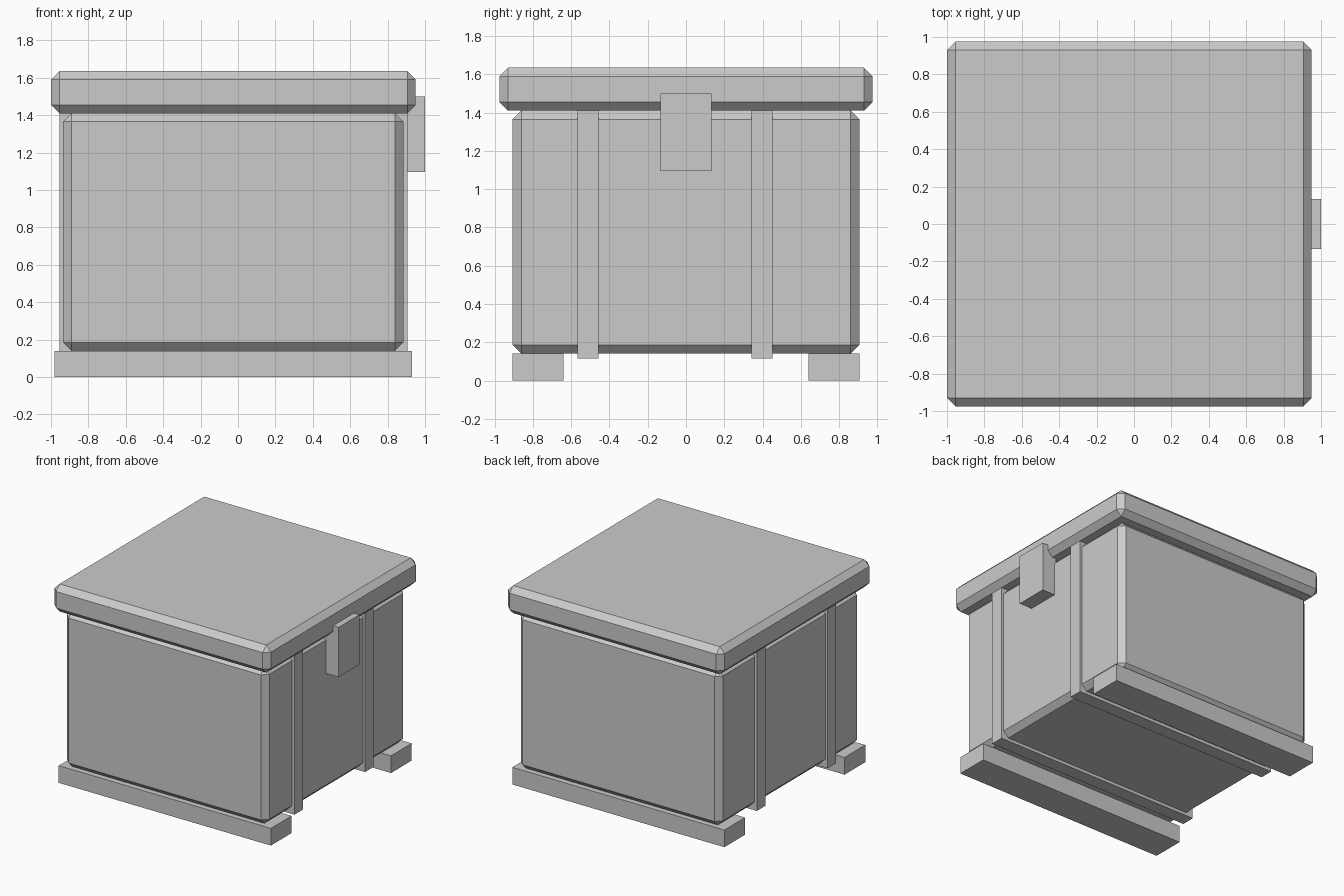
import bpy
import bmesh
from mathutils import Vector

default = bpy.data.objects.get("Cube")
if default:
    bpy.data.objects.remove(default, do_unlink=True)

# Single plain colour
GREY = (0.6, 0.6, 0.6, 1.0)
grey = bpy.data.materials.new("plain_grey")
grey.use_nodes = True
grey.diffuse_color = GREY
grey.node_tree.nodes["Principled BSDF"].inputs["Base Color"].default_value = GREY


def box(name, low, high, chamfer=0.0):
    """Flat-shaded box between two corners, with optional chamfered edges."""
    low, high = Vector(low), Vector(high)
    bm = bmesh.new()
    bmesh.ops.create_cube(bm, size=1)
    bmesh.ops.scale(bm, vec=high - low, verts=bm.verts)
    bmesh.ops.translate(bm, vec=(low + high) / 2, verts=bm.verts)
    if chamfer:
        bmesh.ops.bevel(bm, geom=bm.edges[:], offset=chamfer, offset_type='OFFSET',
                        segments=1, profile=0.5, affect='EDGES')
    mesh = bpy.data.meshes.new(name)
    bm.to_mesh(mesh)
    bm.free()
    mesh.materials.append(grey)
    obj = bpy.data.objects.new(name, mesh)
    bpy.context.collection.objects.link(obj)
    return obj


MID = -0.025      # centre of the crate; the latch sticks out on +x
CHAMFER = 0.045
BASE, RIM, TOP = 0.14, 1.41, 1.635

# Crate body and overhanging lid
box("body", (MID - 0.91, -0.906, BASE), (MID + 0.91, 0.906, RIM), CHAMFER)
box("lid", (MID - 0.975, -0.975, RIM), (MID + 0.975, 0.975, TOP), CHAMFER)

# Skid rails underneath, front and back
for name, y in (("front_skid", -0.773), ("back_skid", 0.773)):
    box(name, (MID - 0.955, y - 0.133, 0), (MID + 0.955, y + 0.133, BASE))

# Straps running round the sides and bottom
for name, y in (("front_strap", -0.512), ("back_strap", 0.397)):
    box(name, (MID - 0.93, y - 0.055, 0.115), (MID + 0.93, y + 0.055, RIM))

# Latch block on the side, overlapping lid and body
box("latch", (0.87, -0.134, 1.095), (1.0, 0.134, 1.5))
